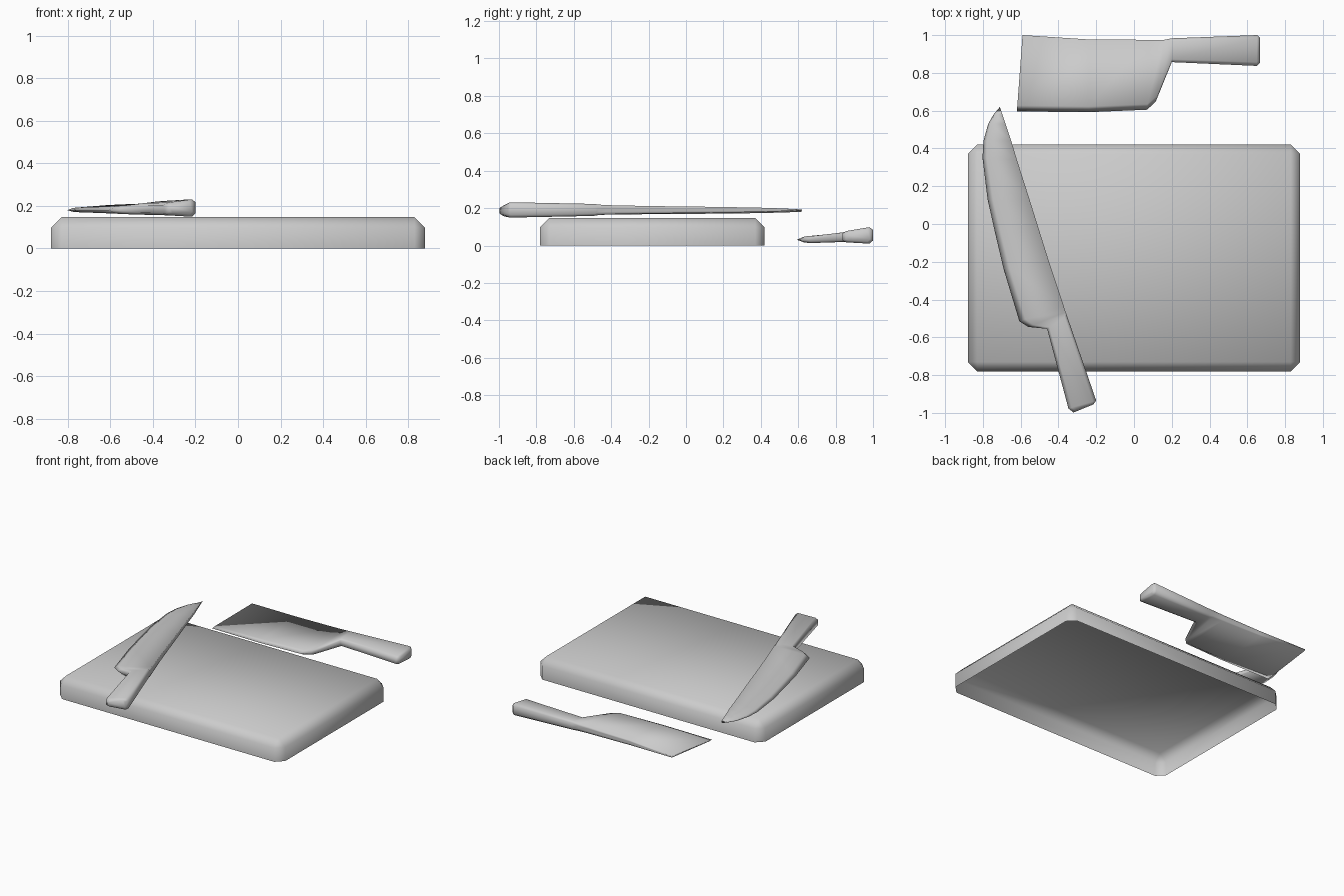
import bpy, bmesh
from mathutils import Vector

cube = bpy.data.objects.get("Cube")
if cube:
    bpy.data.objects.remove(cube, do_unlink=True)

grey = bpy.data.materials.new("plain_grey")
grey.use_nodes = True
colour = (0.6, 0.6, 0.6, 1)
grey.diffuse_color = colour
grey.node_tree.nodes["Principled BSDF"].inputs["Base Color"].default_value = colour


def finish(bm, name):
    """Turn a bmesh into a smooth shaded object."""
    for f in bm.faces:
        f.smooth = True
    mesh = bpy.data.meshes.new(name)
    bm.to_mesh(mesh)
    bm.free()
    mesh.materials.append(grey)
    obj = bpy.data.objects.new(name, mesh)
    bpy.context.collection.objects.link(obj)


def section(spine, edge, profile):
    """Closed ring: profile lists (fraction from spine to edge, half height)."""
    top = [spine.lerp(edge, f) + Vector((0, 0, h)) for f, h in profile]
    low = [spine.lerp(edge, f) - Vector((0, 0, h)) for f, h in profile]
    return top + low[::-1]


def knife(name, grip, blade, spine_z, edge_z, belly_z, bevel):
    """Skin one knife from its butt to the far end of its blade."""
    rings = []
    # Grip: wedge with chamfered corners, thicker along the spine
    for spine, edge, hs, he in grip:
        rings.append(section(Vector((*spine, spine_z)), Vector((*edge, belly_z)), [
            (0, hs * 0.65), (0.12, hs), (0.88, he), (1, he * 0.65)]))
    # Blade: flat spine, tapering faces and a ground cutting edge
    for spine, edge, t in blade:
        rings.append(section(Vector((*spine, spine_z)), Vector((*edge, edge_z)), [
            (0, t * 0.2), (0, t * 0.5), (bevel, t * 0.36), (1, 0)]))
    bm = bmesh.new()
    rings = [[bm.verts.new(p) for p in r] for r in rings]
    n = len(rings[0])
    for a, b in zip(rings, rings[1:]):
        for i in range(n):
            j = (i + 1) % n
            bm.faces.new((a[i], a[j], b[j], b[i]))
    bm.faces.new(rings[0])
    bm.faces.new(rings[-1])
    bmesh.ops.remove_doubles(bm, verts=bm.verts, dist=0.0001)
    bmesh.ops.recalc_face_normals(bm, faces=bm.faces)
    finish(bm, name)


# Cutting board: shell with chamfered corners and top rim, open underneath
bm = bmesh.new()
bmesh.ops.create_cube(bm, size=1)
for v in bm.verts:
    v.co = Vector((v.co.x * 1.76, v.co.y * 1.2 - 0.18, v.co.z * 0.147 + 0.0735))
edges = [e for e in bm.edges if max(v.co.z for v in e.verts) > 0.1]
bmesh.ops.bevel(bm, geom=edges, offset=0.05, segments=1, affect='EDGES')
bm.normal_update()
under = [f for f in bm.faces if f.normal.z < -0.9]
bmesh.ops.delete(bm, geom=under, context='FACES')
finish(bm, "cutting_board")

# Chef knife lying across the board
knife("chef_knife", [
    ((-.215, -.955), (-.32, -.998), .03, .018),
    ((-.2, -.935), (-.347, -.977), .041, .03),
    ((-.355, -.485), (-.46, -.555), .032, .027)], [
    ((-.362, -.466), (-.56, -.545), .056),
    ((-.372, -.435), (-.607, -.515), .05),
    ((-.45, -.2), (-.69, -.24), .04),
    ((-.50, -.04), (-.737, -.04), .036),
    ((-.55, .12), (-.775, .13), .032),
    ((-.62, .34), (-.802, .35), .025),
    ((-.65, .44), (-.797, .44), .02),
    ((-.68, .53), (-.772, .53), .013),
    ((-.697, .58), (-.743, .58), .008),
    ((-.71, .62), (-.713, .616), .002)], .191, .18, .185, .86)

# Cleaver lying behind the board
knife("cleaver", [
    ((.667, .985), (.667, .855), .032, .02),
    ((.652, 1.0), (.65, .837), .044, .03),
    ((.2, .983), (.2, .857), .032, .027)], [
    ((.16, .975), (.116, .65), .052),
    ((.08, .975), (.07, .605), .046),
    ((-.24, .977), (-.24, .592), .034),
    ((-.59, 1.0), (-.62, .596), .01)], .055, .03, .046, .92)
